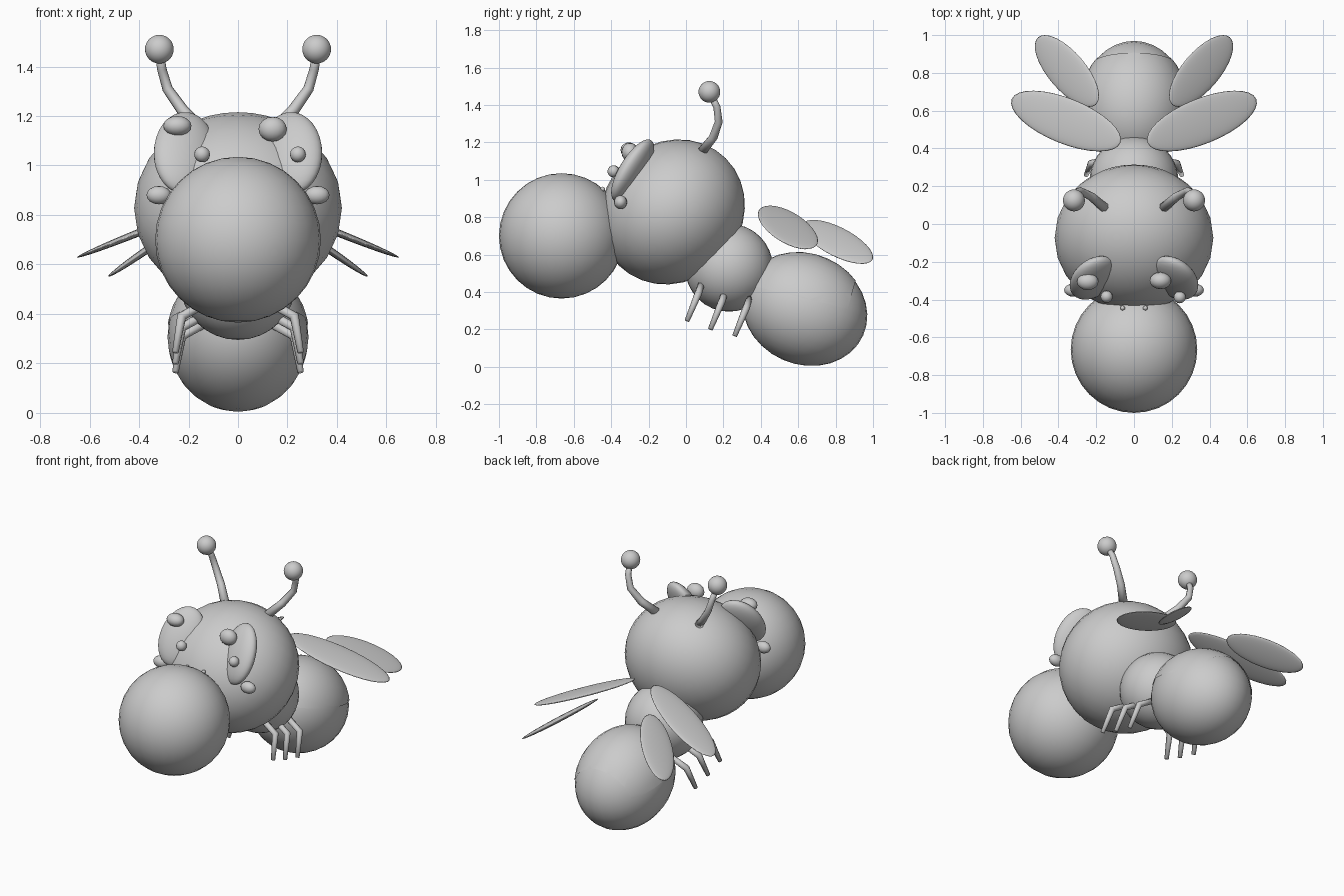
import bpy, bmesh, math
from mathutils import Matrix, Vector

if "Cube" in bpy.data.objects:
    bpy.data.objects.remove(bpy.data.objects["Cube"])

grey = bpy.data.materials.new("light_grey")
grey.diffuse_color = (0.6, 0.6, 0.6, 1)
grey.use_nodes = True
grey.node_tree.nodes["Principled BSDF"].inputs["Base Color"].default_value = grey.diffuse_color


def finish(name, bm):
    """Turn a bmesh into a smooth shaded object."""
    bmesh.ops.recalc_face_normals(bm, faces=bm.faces)
    mesh = bpy.data.meshes.new(name)
    bm.to_mesh(mesh)
    bm.free()
    mesh.materials.clear()
    mesh.materials.append(grey)
    for p in mesh.polygons:
        p.use_smooth = True
        p.material_index = 0
    obj = bpy.data.objects.new(name, mesh)
    bpy.context.collection.objects.link(obj)
    return obj


def ellipsoid(name, centre, axes, cuts=(), segments=32):
    """Sphere stretched onto three axis vectors, optionally trimmed by planes."""
    bm = bmesh.new()
    bmesh.ops.create_uvsphere(bm, u_segments=segments, v_segments=segments // 2, radius=1)
    m = Matrix([Vector(a) for a in axes]).transposed().to_4x4()
    bm.transform(Matrix.Translation(centre) @ m)
    for point, normal in cuts:
        geom = bm.verts[:] + bm.edges[:] + bm.faces[:]
        bmesh.ops.bisect_plane(bm, geom=geom, plane_co=point, plane_no=normal, clear_outer=True)
    return finish(name, bm)


def ball(name, centre, rx, ry=None, rz=None, tilt=0, grow=1, **kw):
    """Ellipsoid tilted about x by an angle in degrees."""
    r = Matrix.Rotation(math.radians(tilt), 3, 'X')
    axes = [r.col[i] * s * grow for i, s in enumerate((rx, ry or rx, rz or rx))]
    return ellipsoid(name, centre, axes, **kw)


def tube(name, points, radii, sides=8):
    """Tapered round tube swept along a path."""
    bm = bmesh.new()
    pts = [Vector(p) for p in points]
    rings = []
    for i, p in enumerate(pts):
        d = (pts[min(i + 1, len(pts) - 1)] - pts[max(i - 1, 0)]).normalized()
        u = d.cross(Vector((0, 1, 0))).normalized()
        v = d.cross(u)
        angles = [2 * math.pi * k / sides for k in range(sides)]
        rings.append([bm.verts.new(p + (u * math.cos(a) + v * math.sin(a)) * radii[i])
                      for a in angles])
    for a, b in zip(rings, rings[1:]):
        for k in range(sides):
            j = (k + 1) % sides
            bm.faces.new((a[k], a[j], b[j], b[k]))
    bm.faces.new(rings[0])
    bm.faces.new(rings[-1])
    return finish(name, bm)


# Main body balls
ball("nose_ball", (0, -0.665, 0.70), 0.335)
ball("head", (0, -0.073, 0.828), 0.42, 0.37, 0.405, tilt=-45)
ball("thorax", (0, 0.23, 0.53), 0.235)
abdomen = ((0, 0.635, 0.307), 0.285, 0.342, 0.294)
ball("abdomen", *abdomen, tilt=-24)

# Thin cover over the upper abdomen
corner = (0, 0.865, 0.31)
ball("abdomen_cover", *abdomen, tilt=-24, grow=1.015,
     cuts=[(corner, (0, -0.235, -0.97)), (corner, (0, 0.964, -0.266))])

for s, side in ((1, "right"), (-1, "left")):
    def mir(x, y, z):
        return (s * x, y, z)

    # Eye discs lying on the head
    up = Vector(mir(-0.13, 0.53, 0.84)).normalized()
    across = Vector(mir(1, -0.4, 0))
    across = (across - up * across.dot(up)).normalized()
    ellipsoid("eye_" + side, mir(0.215, -0.285, 1.05),
              (across * 0.13, up.cross(across) * 0.06, up * 0.19))

    # Cheeks and nostrils
    ball("cheek_" + side, mir(0.32, -0.35, 0.88), 0.05, 0.035, 0.037, segments=16)
    ball("nostril_" + side, mir(0.06, -0.445, 0.95), 0.013, segments=12)

    # Antennae
    tube("antenna_stem_" + side,
         [mir(0.155, 0.085, 1.15), mir(0.225, 0.145, 1.225), mir(0.285, 0.175, 1.31),
          mir(0.308, 0.165, 1.39), mir(0.318, 0.13, 1.46)],
         [0.027, 0.024, 0.021, 0.019, 0.018])
    ball("antenna_tip_" + side, mir(0.318, 0.125, 1.47), 0.058)

    # Wings: flat ellipses sloping down and outward
    for name, c, a, b, angle, slope in (
            ("front_wing_", (0.36, 0.545, 0.745), 0.31, 0.12, 22, 0.40),
            ("rear_wing_", (0.355, 0.81, 0.668), 0.235, 0.10, 49.6, 0.69)):
        co, si = math.cos(math.radians(angle)), math.sin(math.radians(angle))
        n = Vector(mir(slope, 0, 1)).normalized() * 0.015
        ellipsoid(name + side, mir(*c),
                  (Vector(mir(co, si, -slope * co)) * a,
                   Vector(mir(-si, co, slope * si)) * b, n))

    # Three bent legs
    for i, (y, z) in enumerate(((0.065, 0.39), (0.19, 0.345), (0.32, 0.31))):
        tube(f"leg_{side}_{i + 1}",
             [mir(0.12, y + 0.02, z + 0.06), mir(0.228, y, z), mir(0.253, y - 0.06, z - 0.145)],
             [0.018, 0.02, 0.013])

# Pupils and highlights, offset the same way on both eyes
ball("pupil_right", (0.242, -0.388, 1.045), 0.032, segments=16)
ball("pupil_left", (-0.145, -0.385, 1.045), 0.032, segments=16)
ball("highlight_right", (0.14, -0.30, 1.147), 0.057, 0.045, 0.05, segments=16)
ball("highlight_left", (-0.245, -0.305, 1.16), 0.057, 0.045, 0.04, segments=16)
